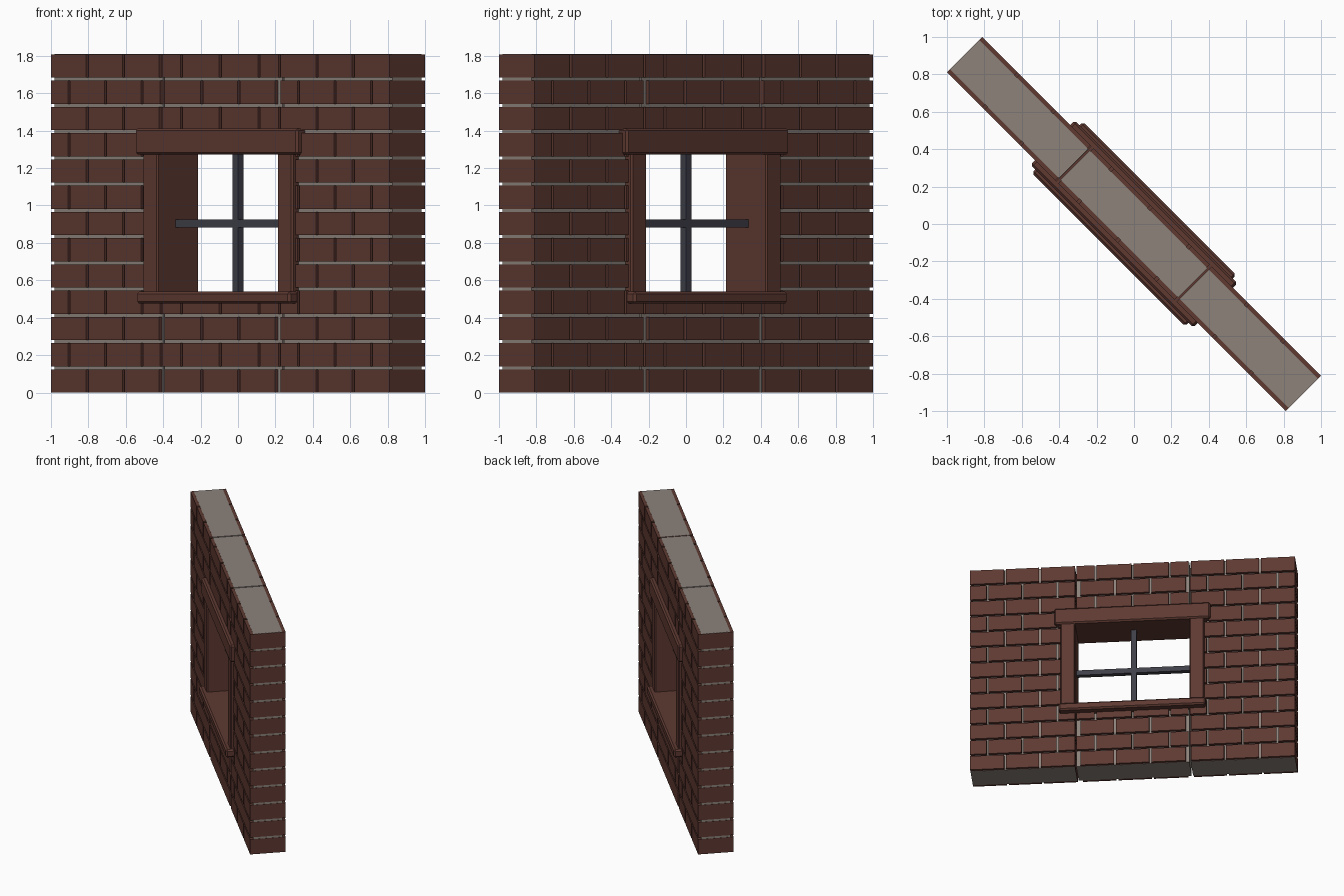
import bpy, bmesh
from math import radians
from mathutils import Matrix, Vector

cube = bpy.data.objects.get("Cube")
if cube:
    bpy.data.objects.remove(cube, do_unlink=True)

TURN = Matrix.Rotation(radians(-45), 4, 'Z')   # wall runs diagonally
HALF, SEAM, DEPTH = 1.281, 0.455, 0.134        # half length, section seam, half thickness
CORE = DEPTH - 0.024
PITCH, BRICK_H, GAP, ROWS = 0.1403, 0.124, 0.016, 13
TOP = PITCH * (ROWS - 1) + BRICK_H


def material(name, rgb):
    m = bpy.data.materials.new(name)
    m.use_nodes = True
    color = (*rgb, 1)
    m.diffuse_color = color
    bsdf = m.node_tree.nodes["Principled BSDF"]
    bsdf.inputs["Base Color"].default_value = color
    bsdf.inputs["Roughness"].default_value = 0.8
    return m


brick_red = material("brick_red", (0.112, 0.041, 0.031))
mortar_grey = material("mortar_grey", (0.262, 0.223, 0.195))
bar_slate = material("bar_slate", (0.05, 0.05, 0.065))


def boxes(name, mat, spans, bevel=0):
    """One object from boxes given as (x0, x1, half depth, z0, z1)."""
    bm = bmesh.new()
    for x0, x1, d, z0, z1 in spans:
        place = Matrix.Translation(((x0 + x1) / 2, 0, (z0 + z1) / 2))
        size = Matrix.Diagonal(Vector((x1 - x0, 2 * d, z1 - z0, 1)))
        bmesh.ops.create_cube(bm, size=1, matrix=TURN @ place @ size)
    me = bpy.data.meshes.new(name)
    bm.to_mesh(me)
    bm.free()
    me.materials.append(mat)
    ob = bpy.data.objects.new(name, me)
    bpy.context.collection.objects.link(ob)
    if bevel:
        mod = ob.modifiers.new("edge", 'BEVEL')
        mod.width = bevel
        mod.segments = 1
    return ob


def course(x0, x1, count, staggered, row, z_max=TOP):
    """One row of bricks; a staggered row has a half brick at each end."""
    step = (x1 - x0) / count
    cuts = [x0 + step * i for i in range(count + 1)]
    if staggered:
        cuts = [x0] + [c + step / 2 for c in cuts[:-1]] + [x1]
    z = row * PITCH
    for a, b in zip(cuts, cuts[1:]):
        left = a + (GAP / 2 if a > x0 else 0)
        right = b - (GAP / 2 if b < x1 else 0)
        yield left, right, DEPTH, max(z, 0.001), min(z + BRICK_H, z_max)


# side sections of the wall
for side, x0, x1 in (("right", -HALF, -SEAM), ("left", SEAM, HALF)):
    bricks = [b for r in range(ROWS) for b in course(x0, x1, 3, r % 2 == 1, r)]
    boxes(side + "_bricks", brick_red, bricks)
    inset = 0.002
    boxes(side + "_mortar", mortar_grey,
          [(x0 + inset, x1 - inset, CORE, 0, TOP + 0.001)])

# bricks and mortar under and over the window
under, over = [], []
for r in range(4):
    w = 0.42 if r % 2 == 0 else 0.44
    under += course(-w, w, 3, r % 2 == 1, r, 0.5)
for r in range(10, ROWS):
    w = 0.42 if r % 2 == 1 else 0.44
    over += course(-w, w, 3, r % 2 == 0, r)
boxes("bricks_under_window", brick_red, under)
boxes("bricks_over_window", brick_red, over)
boxes("mortar_under_window", mortar_grey, [(-0.446, 0.446, CORE, 0, 0.5)])
boxes("mortar_over_window", mortar_grey, [(-0.446, 0.446, CORE, 1.39, TOP + 0.001)])

# window surround
boxes("lintel", brick_red, [(-0.615, 0.615, 0.168, 1.272, 1.412)], 0.012)
boxes("sill", brick_red, [(-0.58, 0.58, 0.193, 0.475, 0.54)], 0.012)
boxes("right_jamb", brick_red, [(-0.567, -0.452, 0.157, 0.52, 1.3)], 0.008)
boxes("left_jamb", brick_red, [(0.452, 0.567, 0.157, 0.52, 1.3)], 0.008)

# crossing window bars
boxes("upright_bar", bar_slate, [(-0.021, 0.021, 0.021, 0.53, 1.28)])
boxes("cross_bar", bar_slate, [(-0.46, 0.46, 0.02, 0.882, 0.926)])
